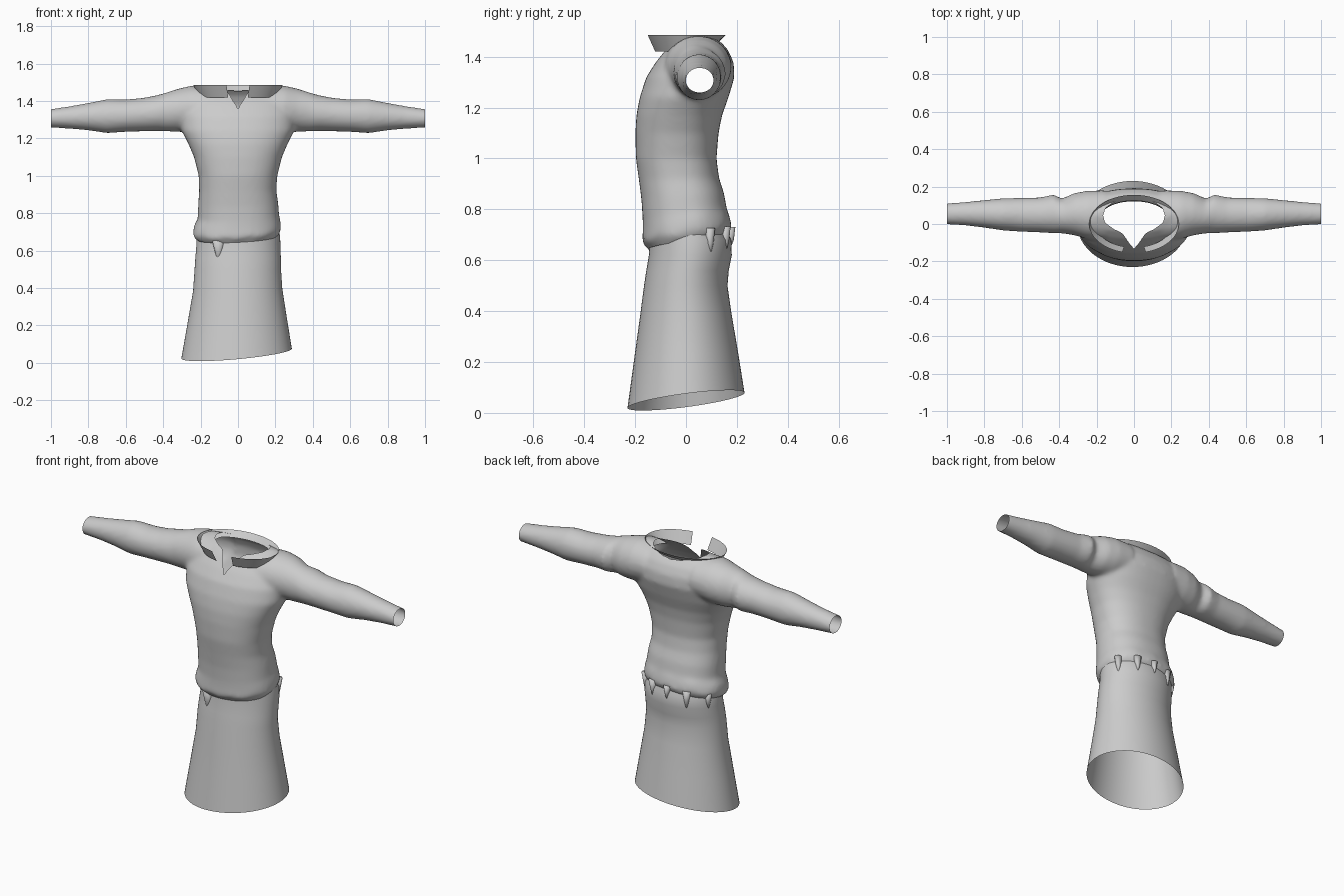
import bpy, bmesh, math
from mathutils import Vector

if "Cube" in bpy.data.objects:
    bpy.data.objects.remove(bpy.data.objects["Cube"])

cloth = bpy.data.materials.new("light_grey_cloth")
cloth.diffuse_color = (0.6, 0.6, 0.6, 1)
cloth.use_nodes = True
cloth.node_tree.nodes["Principled BSDF"].inputs["Base Color"].default_value = cloth.diffuse_color


def loft(bm, rings, place, n=48, power=2.0, caps=True):
    """Skin rings given as (position, u0, u1, v0, v1)."""
    loops = []
    for c, u0, u1, v0, v1 in rings:
        loop = []
        for i in range(n):
            a = 2 * math.pi * i / n
            ca, sa = math.cos(a), math.sin(a)
            u = math.copysign(abs(ca) ** (2 / power), ca)
            v = math.copysign(abs(sa) ** (2 / power), sa)
            p = place(c, (u0 + u1) / 2 + u * (u1 - u0) / 2,
                      (v0 + v1) / 2 + v * (v1 - v0) / 2)
            loop.append(bm.verts.new(p))
        loops.append(loop)
    for a, b in zip(loops, loops[1:]):
        for i in range(n):
            j = (i + 1) % n
            bm.faces.new((a[i], a[j], b[j], b[i]))
    if caps:
        bm.faces.new(loops[0])
        bm.faces.new(loops[-1])
    bmesh.ops.recalc_face_normals(bm, faces=bm.faces[:])


def finish(name, bm):
    me = bpy.data.meshes.new(name)
    for f in bm.faces:
        f.smooth = True
    bm.to_mesh(me)
    bm.free()
    ob = bpy.data.objects.new(name, me)
    me.materials.append(cloth)
    bpy.context.scene.collection.objects.link(ob)
    return ob


# Shirt body: slumped forward at the belly, with a tilted rolled hem
body = [(.60, -.19, .19, -.13, .14), (.66, -.20, .20, -.14, .15),
        (.67, -.225, .215, -.15, .165), (.70, -.242, .23, -.172, .18),
        (.74, -.235, .228, -.17, .172), (.78, -.215, .22, -.17, .16),
        (.85, -.213, .215, -.175, .15), (.92, -.208, .205, -.185, .13),
        (1.0, -.21, .21, -.197, .12), (1.1, -.235, .235, -.199, .128),
        (1.17, -.265, .265, -.195, .142), (1.24, -.30, .30, -.182, .167),
        (1.32, -.31, .31, -.156, .191), (1.38, -.30, .30, -.118, .187),
        (1.43, -.28, .28, -.078, .163), (1.465, -.25, .25, -.04, .13),
        (1.485, -.20, .20, .01, .09)]
# Sleeve, from inside the shoulder to past the cuff
sleeve = [(.15, -.09, .18, 1.25, 1.48), (.25, -.08, .178, 1.235, 1.482),
          (.32, -.06, .165, 1.235, 1.466), (.385, -.05, .135, 1.238, 1.445),
          (.43, -.05, .158, 1.238, 1.432), (.50, -.045, .142, 1.238, 1.418),
          (.60, -.042, .14, 1.235, 1.408), (.70, -.035, .138, 1.228, 1.41),
          (.80, -.02, .128, 1.243, 1.39), (.90, -.008, .118, 1.252, 1.372),
          (1.0, -.002, .11, 1.258, 1.357), (1.06, 0, .107, 1.26, 1.35)]


def place_body(z, x, y):
    w = min(1, max(0, (.95 - z) / .2))
    ripple = .006 * math.sin(9 * math.atan2(y, x)) if .67 < z < .76 else 0
    return (x, y, z + w * (.05 * x + .16 * y) + ripple)


bm = bmesh.new()
loft(bm, body, place_body, power=2.25)
for s in (-1, 1):
    loft(bm, sleeve, lambda c, u, v: (s * c, u, v), n=32)
shirt = finish("shirt", bm)

# Fuse body and sleeves into one soft skin
m = shirt.modifiers.new("fuse", 'REMESH')
m.mode = 'VOXEL'
m.voxel_size = .011
m = shirt.modifiers.new("soften", 'SMOOTH')
m.factor, m.iterations = .5, 10
dg = bpy.context.evaluated_depsgraph_get()
fused = bpy.data.meshes.new_from_object(shirt.evaluated_get(dg))
shirt.modifiers.clear()

# Open the cuffs, hem and neck
bm = bmesh.new()
bm.from_mesh(fused)
for co, no in (((1, 0, 0), (-1, 0, 0)), ((-1, 0, 0), (1, 0, 0)),
               ((0, 0, .668), (-.05, -.16, 1))):
    bmesh.ops.bisect_plane(bm, geom=bm.verts[:] + bm.edges[:] + bm.faces[:],
                           plane_co=co, plane_no=no, clear_inner=True)


def in_neck(p):
    if p.z < 1.33:
        return False
    oval = (p.x / .165) ** 2 + ((p.y - .045) / .095) ** 2 < 1
    vee = -.135 < p.y < .02 and abs(p.x) < .75 * (p.y + .135)
    return oval or vee


bmesh.ops.delete(bm, geom=[f for f in bm.faces if in_neck(f.calc_center_median())],
                 context='FACES')
rim = [v for v in bm.verts if v.is_boundary and v.co.z > 1.33 and abs(v.co.x) < .3]
for _ in range(4):
    moved = {}
    for v in rim:
        near = [e.other_vert(v).co for e in v.link_edges if e.is_boundary]
        moved[v] = v.co * .5 + sum(near, Vector()) / len(near) * .5
    for v, p in moved.items():
        v.co = p
for f in bm.faces:
    f.smooth = True
    f.material_index = 0
bm.to_mesh(shirt.data)
bm.free()
bpy.data.meshes.remove(fused)

# Skirt: open flared tube with a slanted lower edge
skirt = [(.05, -.303, .288, -.23, .23), (.22, -.271, .262, -.205, .205),
         (.39, -.24, .237, -.18, .178), (.5, -.232, .23, -.165, .163),
         (.56, -.228, .229, -.156, .168), (.62, -.223, .227, -.146, .18),
         (.68, -.22, .225, -.142, .178), (.74, -.205, .21, -.14, .15)]


def place_skirt(z, x, y):
    w = max(0, (.5 - z) / .45)
    return (x, y, z + w * (.09 * x + .13 * y))


bm = bmesh.new()
loft(bm, skirt, place_skirt, n=64, caps=False)
finish("skirt", bm)

# Pointed cloth folds hanging under the hem
bm = bmesh.new()
for deg, length, width in ((242, .12, .04), (30, .08, .025), (62, .07, .025),
                           (90, .05, .02), (120, .08, .025), (155, .06, .02)):
    a = math.radians(deg)
    x, y = .222 * math.cos(a), .014 + .16 * math.sin(a)
    z = .672 + .05 * x + .16 * y
    loft(bm, [(z + .03, x - width, x + width, y - .02, y + .02),
              (z - .4 * length, x - width * .5, x + width * .5, y - .014, y + .014),
              (z - length, x - .002, x + .002, y - .002, y + .002)],
         lambda c, u, v: (u, v, c), n=12)
finish("hem_folds", bm)

# Collar: thin flared band with a gap at the front
bm = bmesh.new()
n = 48
gap = .26
prev = None
for i in range(n + 1):
    a = -math.pi / 2 + gap + (2 * math.pi - 2 * gap) * i / n
    ca, sa = math.cos(a), math.sin(a)
    low = 1.42 if sa < .2 else 1.42 + .035 * min(1, (sa - .2) / .4)
    pair = (bm.verts.new((.205 * ca, .125 * sa, low)),
            bm.verts.new((.24 * ca, .156 * sa, 1.486)))
    if prev:
        bm.faces.new((prev[0], pair[0], pair[1], prev[1]))
    prev = pair
finish("collar", bm)
